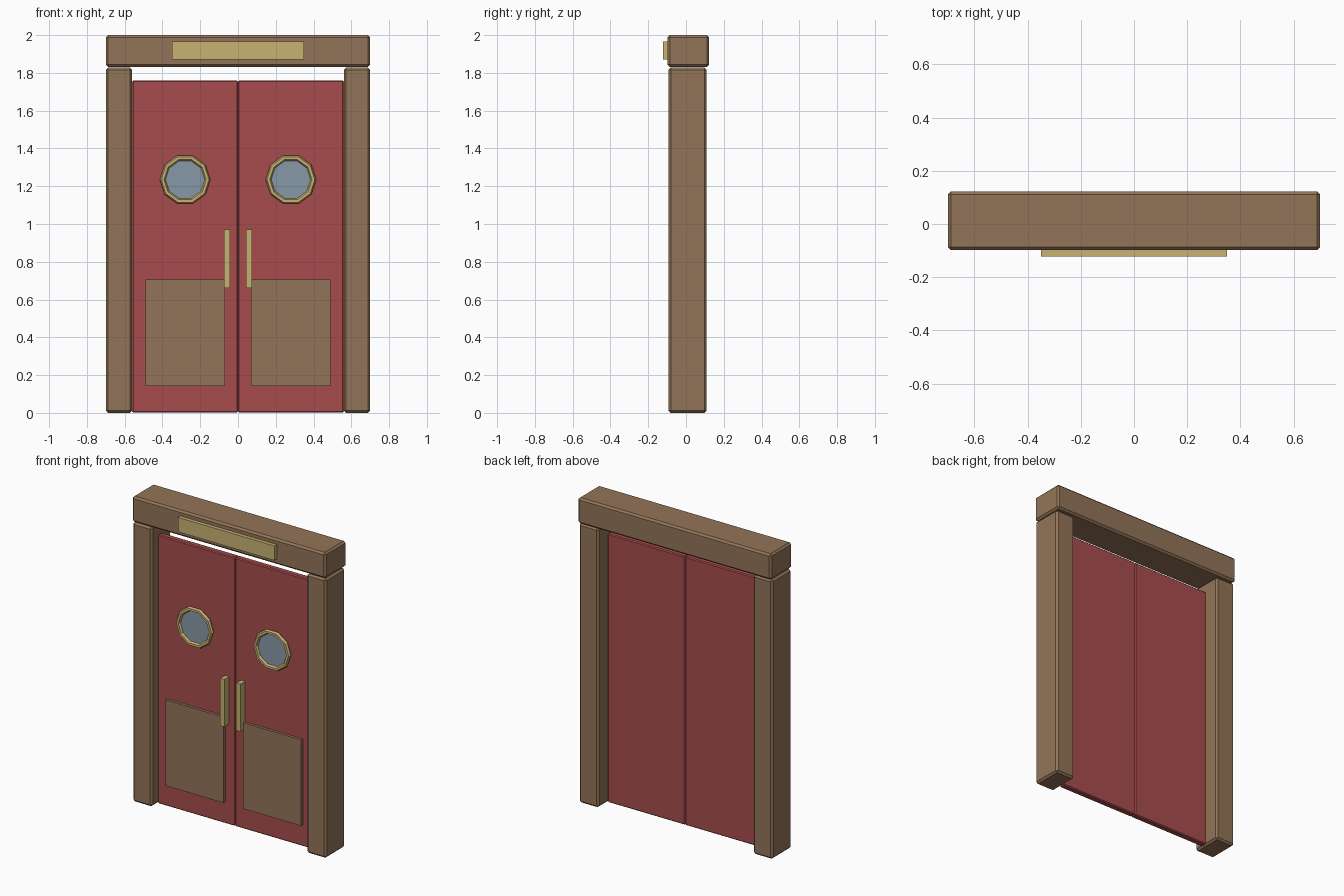
import bpy
import math

cube = bpy.data.objects.get("Cube")
if cube:
    bpy.data.objects.remove(cube, do_unlink=True)


def material(name, rgb):
    mat = bpy.data.materials.new(name)
    mat.use_nodes = True
    mat.diffuse_color = (*rgb, 1)
    bsdf = mat.node_tree.nodes["Principled BSDF"]
    bsdf.inputs["Base Color"].default_value = (*rgb, 1)
    return mat


wood = material("brown wood", (0.29, 0.175, 0.098))
red = material("red paint", (0.39, 0.073, 0.073))
brass = material("pale brass", (0.58, 0.445, 0.17))
glass = material("blue grey glass", (0.245, 0.315, 0.38))


def box(name, mat, xs, ys, zs, bevel=0):
    """Box from its x, y and z ranges, with optional chamfered edges."""
    ranges = (xs, ys, zs)
    bpy.ops.mesh.primitive_cube_add(size=1, location=[(a + b) / 2 for a, b in ranges])
    ob = bpy.context.object
    ob.name = name
    ob.scale = [abs(b - a) for a, b in ranges]
    bpy.ops.object.transform_apply(location=False, rotation=False, scale=True)
    ob.data.materials.append(mat)
    if bevel:
        mod = ob.modifiers.new("chamfer", "BEVEL")
        mod.width = bevel
        mod.segments = 1
    return ob


# Header beam and its blank sign plate
box("lintel", wood, (-0.7, 0.7), (-0.098, 0.122), (1.832, 2.0), 0.012)
box("sign_plate", brass, (-0.35, 0.35), (-0.122, -0.095), (1.87, 1.965))

for side, s in (("left", 1), ("right", -1)):
    # Frame post and door leaf
    box(side + "_post", wood, (s * 0.56, s * 0.7), (-0.092, 0.109), (0, 1.828), 0.012)
    box(side + "_door", red, (0, s * 0.56), (-0.03, 0.01), (0.002, 1.76), 0.006)

    # Kick plate and pull handle
    box(side + "_kick_plate", wood, (s * 0.07, s * 0.49), (-0.048, -0.028), (0.143, 0.705))
    box(side + "_handle", brass, (s * 0.043, s * 0.073), (-0.08, -0.028), (0.66, 0.97))

    # Ten-sided porthole: ring and pane
    bpy.ops.mesh.primitive_torus_add(
        major_segments=10, minor_segments=6, major_radius=0.119, minor_radius=0.015,
        location=(s * 0.28, -0.045, 1.235), rotation=(math.pi / 2, 0, 0))
    ring = bpy.context.object
    ring.name = side + "_window_ring"
    ring.data.materials.append(brass)

    bpy.ops.mesh.primitive_cylinder_add(
        vertices=20, radius=0.115, depth=0.016,
        location=(s * 0.28, -0.035, 1.235), rotation=(math.pi / 2, 0, 0))
    pane = bpy.context.object
    pane.name = side + "_window_pane"
    pane.data.materials.append(glass)
